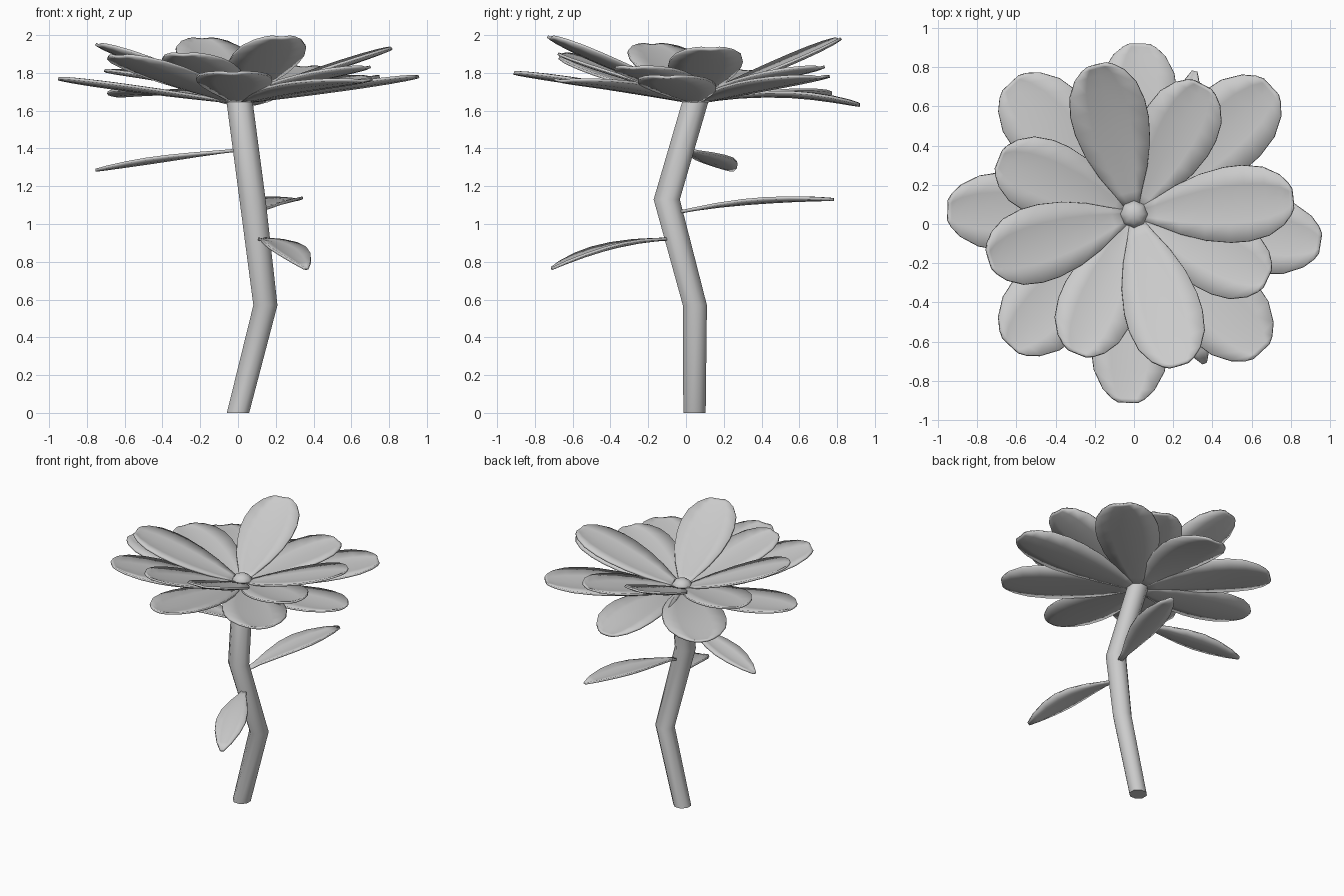
import bpy, bmesh, math
from mathutils import Vector

if "Cube" in bpy.data.objects:
    bpy.data.objects.remove(bpy.data.objects["Cube"])

CENTRE = Vector((0, 0.05, 1.66))
# (fraction along blade, fraction of half width)
PETAL = [(0, .14), (.12, .36), (.26, .64), (.42, .87), (.58, .99), (.7, 1),
         (.83, .9), (.93, .66), (.98, .42), (1, .25)]
LEAF = [(0, .12), (.12, .25), (.28, .6), (.45, .9), (.6, 1), (.75, .85),
        (.9, .5), (1, .12)]


def smooth(obj, angle=40):
    bpy.ops.object.select_all(action='DESELECT')
    obj.select_set(True)
    bpy.context.view_layer.objects.active = obj
    bpy.ops.object.shade_smooth_by_angle(angle=math.radians(angle))


def make_object(name, bm):
    bmesh.ops.recalc_face_normals(bm, faces=bm.faces)
    mesh = bpy.data.meshes.new(name)
    bm.to_mesh(mesh)
    bm.free()
    obj = bpy.data.objects.new(name, mesh)
    bpy.context.collection.objects.link(obj)
    return obj


def blade(name, base, tip, half, profile, arch, cup):
    """Curved, cupped blade from base to tip, given a thin thickness."""
    base, tip = Vector(base), Vector(tip)
    axis = tip - base
    side = Vector((0, 0, 1)).cross(axis).normalized()
    up = axis.cross(side).normalized()
    bm = bmesh.new()
    rows = []
    for t, w in profile:
        mid = base + axis * t + up * arch * 4 * t * (1 - t)
        rows.append([bm.verts.new(mid + side * half * w * s
                                  + up * cup * w * (s * s - .5))
                     for s in (-1, -.5, 0, .5, 1)])
    for a, b in zip(rows, rows[1:]):
        for i in range(4):
            bm.faces.new((a[i], a[i + 1], b[i + 1], b[i]))
    obj = make_object(name, bm)
    mod = obj.modifiers.new("thickness", 'SOLIDIFY')
    mod.thickness = 0.014
    mod.offset = 0
    smooth(obj)
    return obj


# Stem: eight-sided tube along a bent path (x, y, z, radius)
path = [(0, .045, 0, .064), (.145, .047, .57, .069),
        (.077, -.102, 1.13, .075), (.008, .05, 1.65, .075)]
bm = bmesh.new()
rings = []
for x, y, z, r in path:
    rings.append([bm.verts.new((x + r * math.cos(math.tau * (k + .5) / 8),
                                y + r * math.sin(math.tau * (k + .5) / 8),
                                z)) for k in range(8)])
for a, b in zip(rings, rings[1:]):
    for k in range(8):
        bm.faces.new((a[k], a[(k + 1) % 8], b[(k + 1) % 8], b[k]))
bm.faces.new(rings[0])
bm.faces.new(rings[-1])
smooth(make_object("stem", bm), 50)

# Petals: (tip x, tip y, tip z, arch, half width)
outer = [(.03, .92, 1.63, .05, .20), (.70, .70, 1.78, .01, .22),
         (.95, -.10, 1.78, .0, .20), (.65, -.65, 1.76, .015, .22),
         (-.03, -.91, 1.80, .01, .20), (-.63, -.62, 1.89, -.005, .22),
         (-.95, .07, 1.77, .0, .20), (-.63, .72, 1.68, .035, .22)]
inner = [(-.19, .81, 1.98, -.01, .195), (.35, .71, 1.83, .01, .195),
         (.81, .13, 1.93, .0, .195), (.68, -.28, 1.83, .01, .195),
         (.23, -.72, 1.99, -.01, .195), (-.29, -.66, 1.90, .0, .195),
         (-.74, -.18, 1.95, .0, .195), (-.69, .33, 1.81, .02, .195)]
for name, ring, lift in (("outer_petal", outer, -.015),
                         ("inner_petal", inner, .012)):
    for i, (x, y, z, arch, half) in enumerate(ring):
        flat = Vector((x, y - CENTRE.y, 0)).normalized()
        base = CENTRE + flat * .02 + Vector((0, 0, lift))
        blade(f"{name}_{i + 1}", base, (x, y, z), half, PETAL, arch, .025)

# Leaves along the stem
leaves = [((-.01, .02, 1.39), (-.75, .24, 1.285), .008),
          ((.10, -.05, 1.06), (.31, .78, 1.13), .025),
          ((.11, -.07, .92), (.36, -.71, .765), .04)]
for i, (base, tip, arch) in enumerate(leaves):
    blade(f"leaf_{i + 1}", base, tip, .105, LEAF, arch, .02)

# Flower centre: small ribbed bud
bpy.ops.mesh.primitive_uv_sphere_add(segments=16, ring_count=8, radius=.07,
                                     location=CENTRE + Vector((0, 0, .02)))
bud = bpy.context.object
bud.name = "flower_centre"
for v in bud.data.vertices:
    k = 1 + .05 * math.cos(8 * math.atan2(v.co.y, v.co.x))
    v.co.x *= k
    v.co.y *= k
    v.co.z *= .8
smooth(bud)
